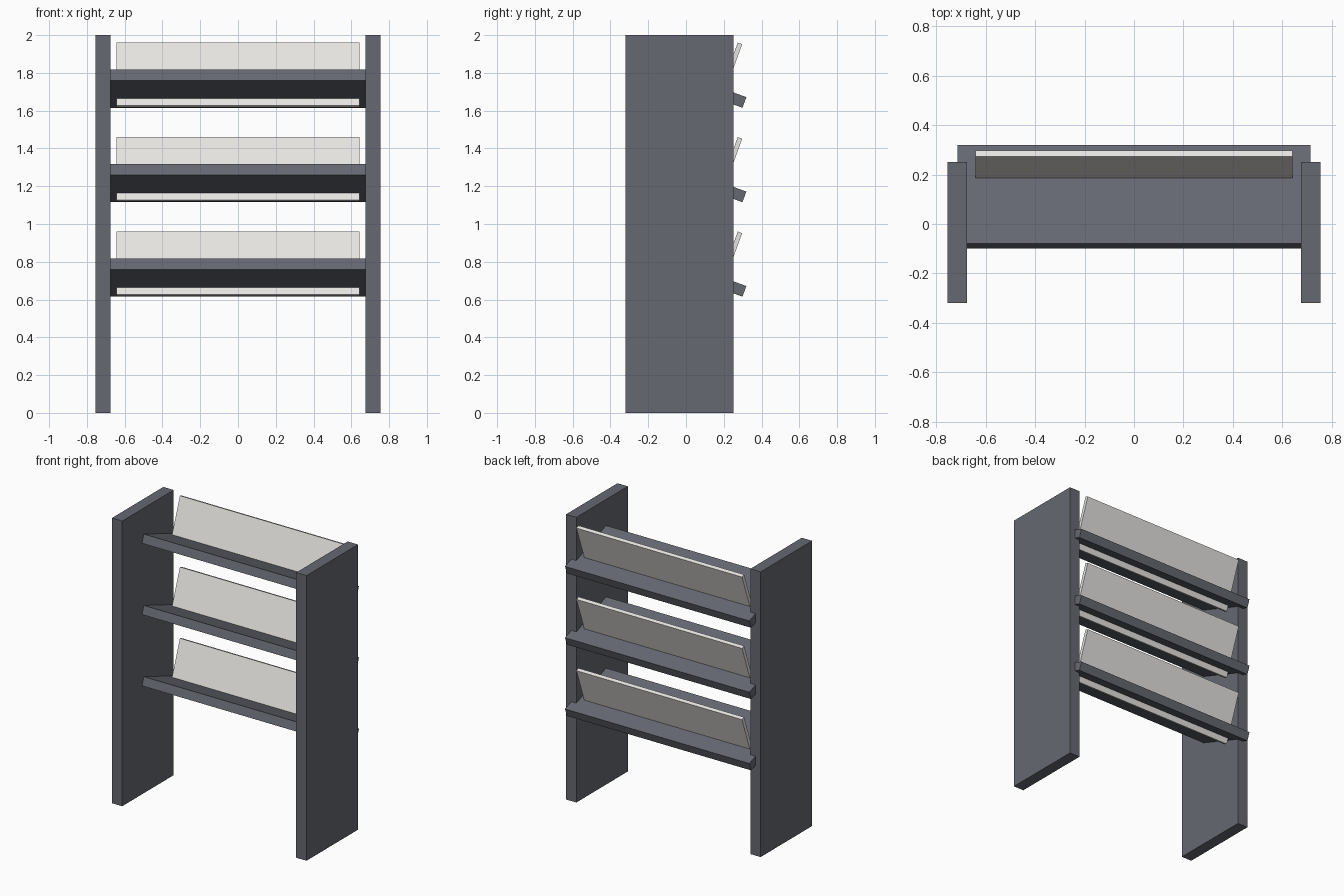
import bpy
import math

if "Cube" in bpy.data.objects:
    bpy.data.objects.remove(bpy.data.objects["Cube"])


def material(name, color):
    m = bpy.data.materials.new(name)
    m.diffuse_color = color
    m.use_nodes = True
    m.node_tree.nodes["Principled BSDF"].inputs["Base Color"].default_value = m.diffuse_color
    return m


frame_mat = material("dark_grey", (0.13, 0.14, 0.165, 1))
panel_mat = material("off_white", (0.80, 0.79, 0.76, 1))


def box(name, center, size, mat, tilt=0.0):
    bpy.ops.mesh.primitive_cube_add(size=1, location=center)
    ob = bpy.context.object
    ob.name = name
    ob.scale = size
    bpy.ops.object.transform_apply(location=False, rotation=False, scale=True)
    ob.rotation_euler.x = tilt
    ob.data.materials.append(mat)
    return ob


TILT = math.radians(-20)

# upright side panels
for side, sx in (("left", -1), ("right", 1)):
    box(f"{side}_side_panel", (sx * 0.715, -0.034, 1.0), (0.08, 0.57, 2.0), frame_mat)

# sloping shelves, each pierced by a pale back board square to it
for i in range(3):
    z = 0.716 + 0.5 * i
    box(f"shelf_{i + 1}", (0, 0.11, z), (1.43, 0.424, 0.06), frame_mat, TILT)
    box(f"back_board_{i + 1}", (0, 0.225, z + 0.073), (1.285, 0.025, 0.355), panel_mat, TILT)
